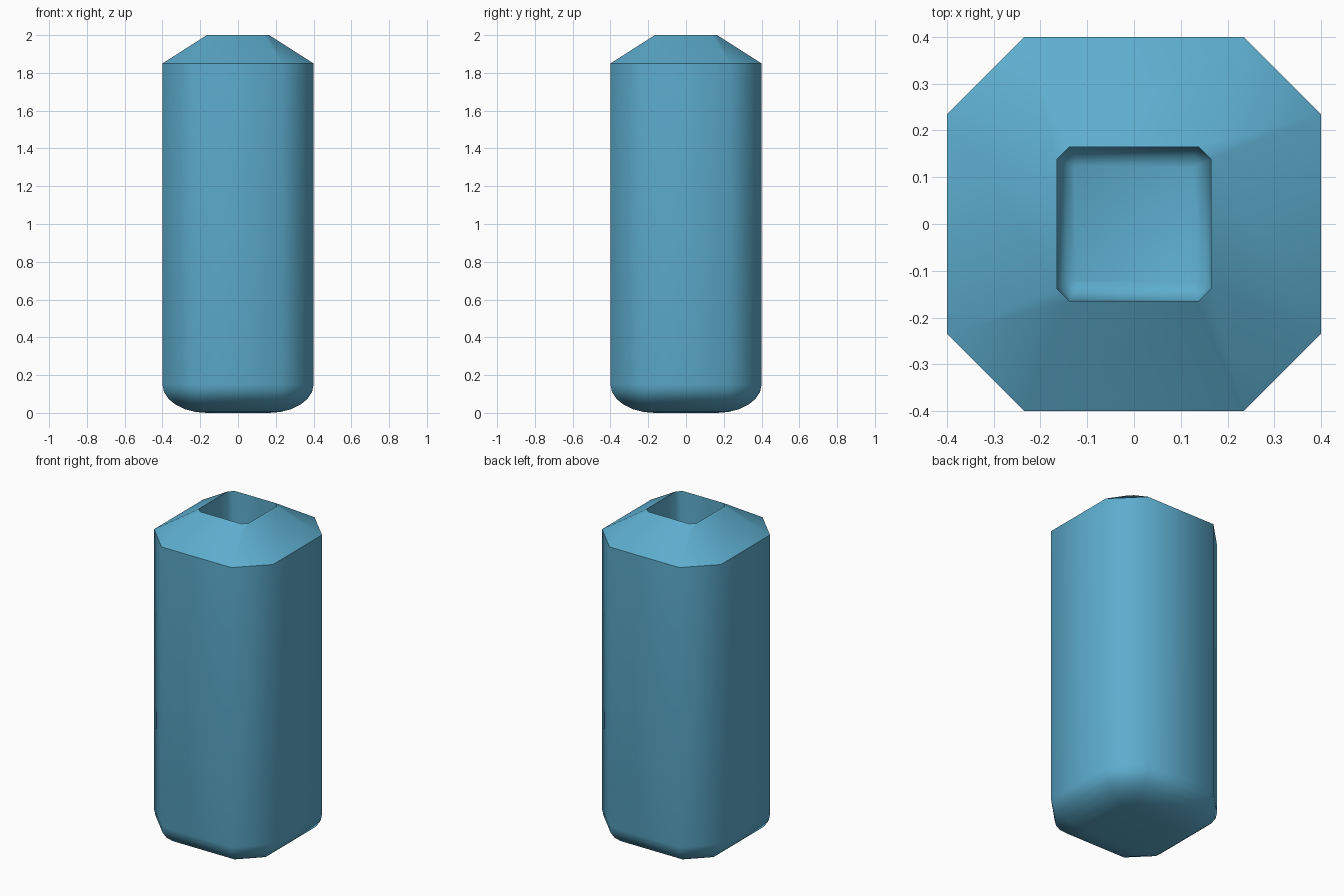
import bpy, bmesh, math

if "Cube" in bpy.data.objects:
    bpy.data.objects.remove(bpy.data.objects["Cube"])

HALF = 0.4        # half width of the body
FLAT = 0.235      # half length of each long side
WALL = 0.235      # wall thickness, also the shoulder width
CHAMFER = 0.15    # height of shoulder and of rounded base
STEPS = 6


def octagon(inset, z):
    """Corners of the body's cross-section, offset inwards by inset."""
    a = HALF - inset
    b = FLAT - inset * math.tan(math.radians(22.5))
    return [(x, y, z) for x, y in ((a, -b), (a, b), (b, a), (-b, a),
                                   (-a, b), (-a, -b), (-b, -a), (b, -a))]


# Profile of (inset, height): rounded base, straight wall, shoulder, cavity
profile = []
for i in range(STEPS + 1):
    t = math.pi / 2 * i / STEPS
    profile.append((WALL * (1 - math.sin(t)), CHAMFER * (1 - math.cos(t))))
profile += [(0, 2 - CHAMFER), (WALL, 2)]
for i in range(4):
    t = math.pi / 2 * i / 3
    profile.append((WALL + 0.04 * (1 - math.cos(t)), 0.21 - 0.06 * math.sin(t)))

# Skin the profile rings and close base and cavity floor
bm = bmesh.new()
rings = [[bm.verts.new(p) for p in octagon(o, z)] for o, z in profile]
for low, high in zip(rings, rings[1:]):
    for i in range(8):
        j = (i + 1) % 8
        bm.faces.new((low[i], low[j], high[j], high[i]))
bm.faces.new(rings[0][::-1])
bm.faces.new(rings[-1])
bmesh.ops.recalc_face_normals(bm, faces=bm.faces)

mesh = bpy.data.meshes.new("hollow_body")
bm.to_mesh(mesh)
bm.free()
body = bpy.data.objects.new("hollow_body", mesh)
bpy.context.collection.objects.link(body)

# Blue finish
blue = bpy.data.materials.new("blue")
blue.diffuse_color = (0.11, 0.42, 0.62, 1)
blue.use_nodes = True
blue.node_tree.nodes["Principled BSDF"].inputs["Base Color"].default_value = blue.diffuse_color
mesh.materials.append(blue)

bpy.context.view_layer.objects.active = body
body.select_set(True)
bpy.ops.object.shade_smooth_by_angle(angle=math.radians(50))
